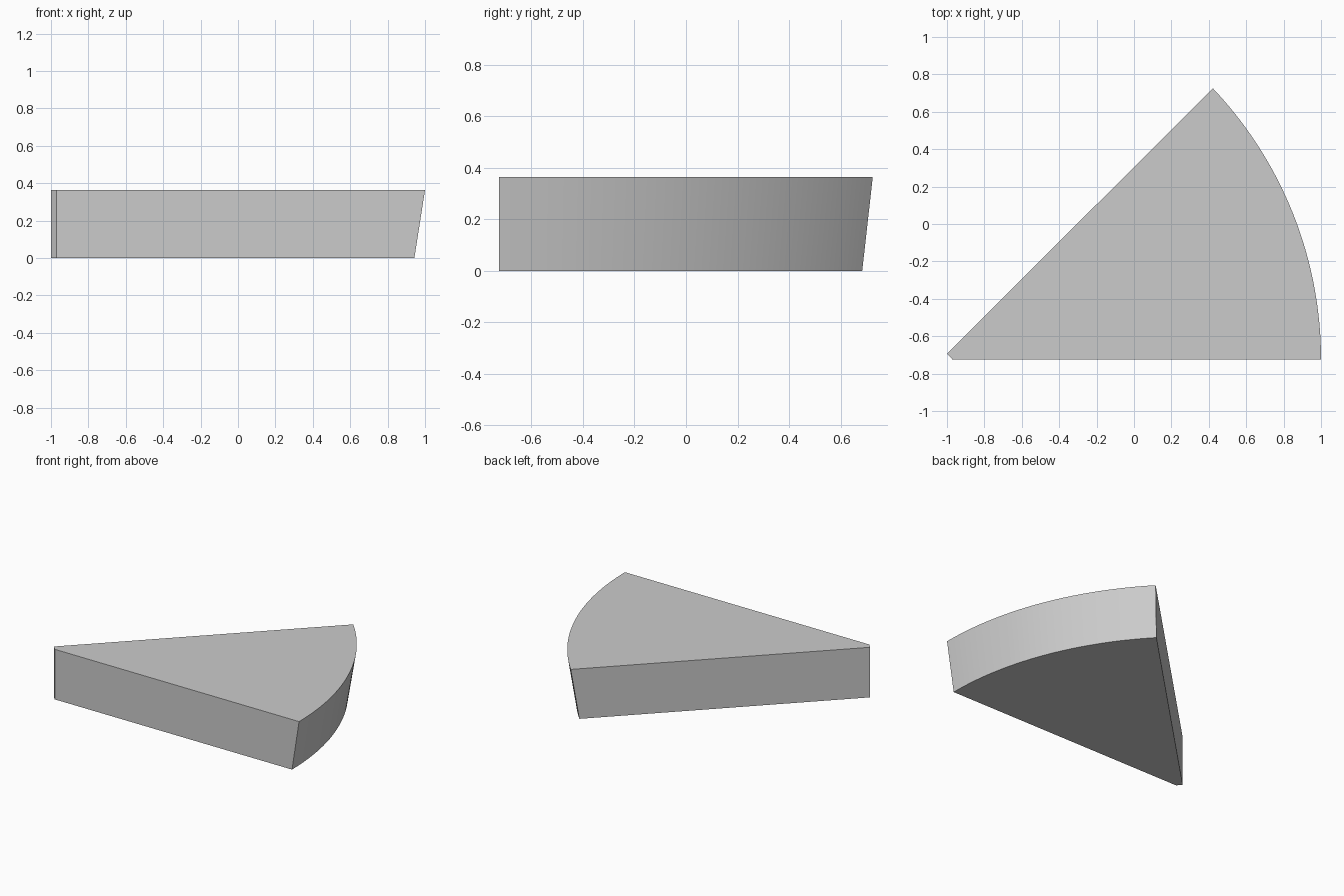
import bpy, bmesh, math

cube = bpy.data.objects.get("Cube")
if cube:
    bpy.data.objects.remove(cube, do_unlink=True)

HEIGHT = 0.365
FRONT = -0.725
STEPS = 48


def outline(front_x, back_x, back_y, z):
    """Blunt tip followed by a round rim whose centre lies on the front edge."""
    dx, dy = front_x - back_x, back_y - FRONT
    radius = (dx * dx + dy * dy) / (2 * dx)
    centre_x = front_x - radius
    sweep = math.atan2(dy, back_x - centre_x)
    points = [(-1, -0.693, z), (-0.97, FRONT, z)]
    for i in range(STEPS + 1):
        a = sweep * i / STEPS
        points.append((centre_x + radius * math.cos(a), FRONT + radius * math.sin(a), z))
    return points


# Wedge slab: the rim leans outward from bottom to top
bm = bmesh.new()
bottom = [bm.verts.new(p) for p in outline(0.943, 0.381, 0.684, 0)]
top = [bm.verts.new(p) for p in outline(1, 0.422, 0.725, HEIGHT)]
bm.faces.new(top)
bm.faces.new(bottom[::-1])
count = len(top)
for i in range(count):
    j = (i + 1) % count
    bm.faces.new((bottom[i], bottom[j], top[j], top[i]))
bmesh.ops.recalc_face_normals(bm, faces=bm.faces)
mesh = bpy.data.meshes.new("wedge_slab")
bm.to_mesh(mesh)
bm.free()
wedge = bpy.data.objects.new("wedge_slab", mesh)
bpy.context.collection.objects.link(wedge)

# Plain grey material
grey = bpy.data.materials.new("light_grey")
grey.use_nodes = True
colour = (0.6, 0.6, 0.6, 1)
grey.diffuse_color = colour
grey.node_tree.nodes["Principled BSDF"].inputs["Base Color"].default_value = colour
mesh.materials.append(grey)

# Smooth rim, sharp edges elsewhere
bpy.ops.object.select_all(action="DESELECT")
wedge.select_set(True)
bpy.context.view_layer.objects.active = wedge
bpy.ops.object.shade_smooth_by_angle(angle=math.radians(25))
